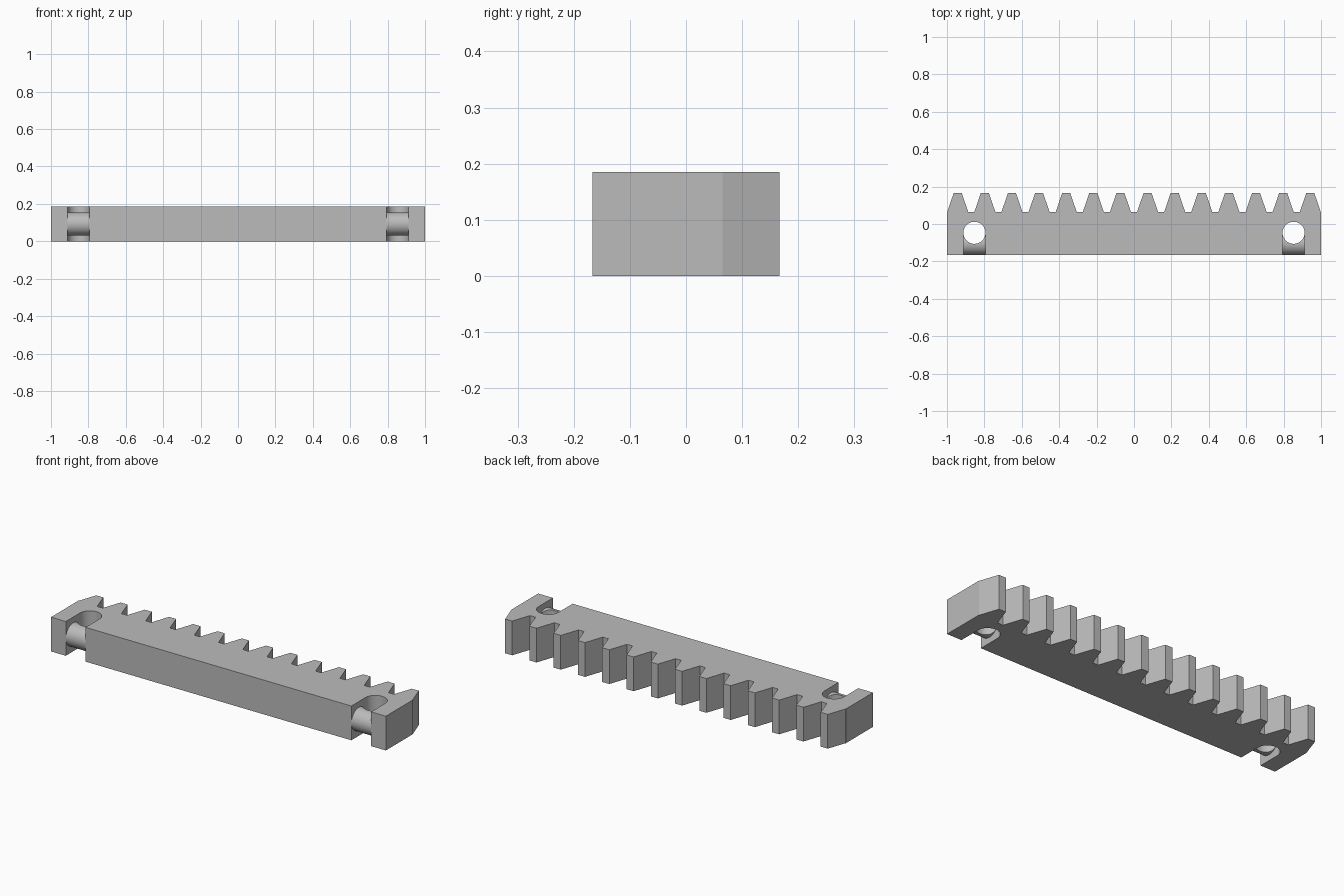
import bpy, bmesh
from math import cos, sin, pi

HEIGHT, FRONT, ROOT, TIP = 0.185, -0.167, 0.065, 0.167
TEETH, PITCH = 14, 0.145
HOLE_X, HOLE_Y, HOLE_R = 0.853, -0.047, 0.059
BAR_R = 0.0615

cube = bpy.data.objects.get("Cube")
if cube:
    bpy.data.objects.remove(cube, do_unlink=True)

grey = bpy.data.materials.new("grey")
grey.use_nodes = True
colour = (0.5, 0.5, 0.5, 1)
grey.diffuse_color = colour
grey.node_tree.nodes["Principled BSDF"].inputs["Base Color"].default_value = colour


def prism(name, outline, z0, z1):
    """Extrude an xy outline from z0 to z1."""
    bm = bmesh.new()
    base = bm.faces.new([bm.verts.new((x, y, z0)) for x, y in outline])
    top = bmesh.ops.extrude_face_region(bm, geom=[base])["geom"]
    bmesh.ops.translate(bm, vec=(0, 0, z1 - z0),
                        verts=[v for v in top if isinstance(v, bmesh.types.BMVert)])
    bmesh.ops.recalc_face_normals(bm, faces=bm.faces)
    mesh = bpy.data.meshes.new(name)
    bm.to_mesh(mesh)
    bm.free()
    mesh.materials.append(grey)
    obj = bpy.data.objects.new(name, mesh)
    bpy.context.collection.objects.link(obj)
    return obj


def activate(obj):
    bpy.ops.object.select_all(action='DESELECT')
    obj.select_set(True)
    bpy.context.view_layer.objects.active = obj


def cut(obj, cutter):
    """Subtract the cutter and throw it away."""
    mod = obj.modifiers.new("cut", 'BOOLEAN')
    mod.operation, mod.solver, mod.object = 'DIFFERENCE', 'EXACT', cutter
    activate(obj)
    bpy.ops.object.modifier_apply(modifier=mod.name)
    bpy.data.objects.remove(cutter, do_unlink=True)


def smooth(obj):
    activate(obj)
    bpy.ops.object.shade_smooth_by_angle(angle=pi / 6)


def arc(cx, cy, r, turn, n):
    return [(cx + r * cos(turn * i / n), cy + r * sin(turn * i / n)) for i in range(n + 1)]


# Toothed rack body
outline = [(1, FRONT), (1, ROOT)]
for i in reversed(range(TEETH)):
    x = (i - (TEETH - 1) / 2) * PITCH
    outline += [(x + dx, y) for dx, y in
                ((0.056, ROOT), (0.021, TIP), (-0.021, TIP), (-0.056, ROOT))]
outline += [(-1, ROOT), (-1, FRONT)]
rack = prism("rack_body", outline, 0, HEIGHT)

for side, x in (("left", HOLE_X), ("right", -HOLE_X)):
    # Round-backed slot open to the front
    slot = arc(x, HOLE_Y, HOLE_R, pi, 32)
    slot += [(x - HOLE_R, FRONT - 0.1), (x + HOLE_R, FRONT - 0.1)]
    cut(rack, prism("slot_cutter", slot, -0.1, HEIGHT + 0.1))

    # Rounded tie bar across the slot, trimmed by the vertical hole
    bar = prism(side + "_tie_bar", arc(0, 0, BAR_R, 2 * pi, 64)[:-1], -0.064, 0.064)
    bar.rotation_euler.y = pi / 2
    bar.location = (x, FRONT + 0.001 + BAR_R, HEIGHT / 2)
    cut(bar, prism("hole_cutter", arc(x, HOLE_Y, HOLE_R, 2 * pi, 64)[:-1], -0.1, HEIGHT + 0.1))
    smooth(bar)
smooth(rack)
